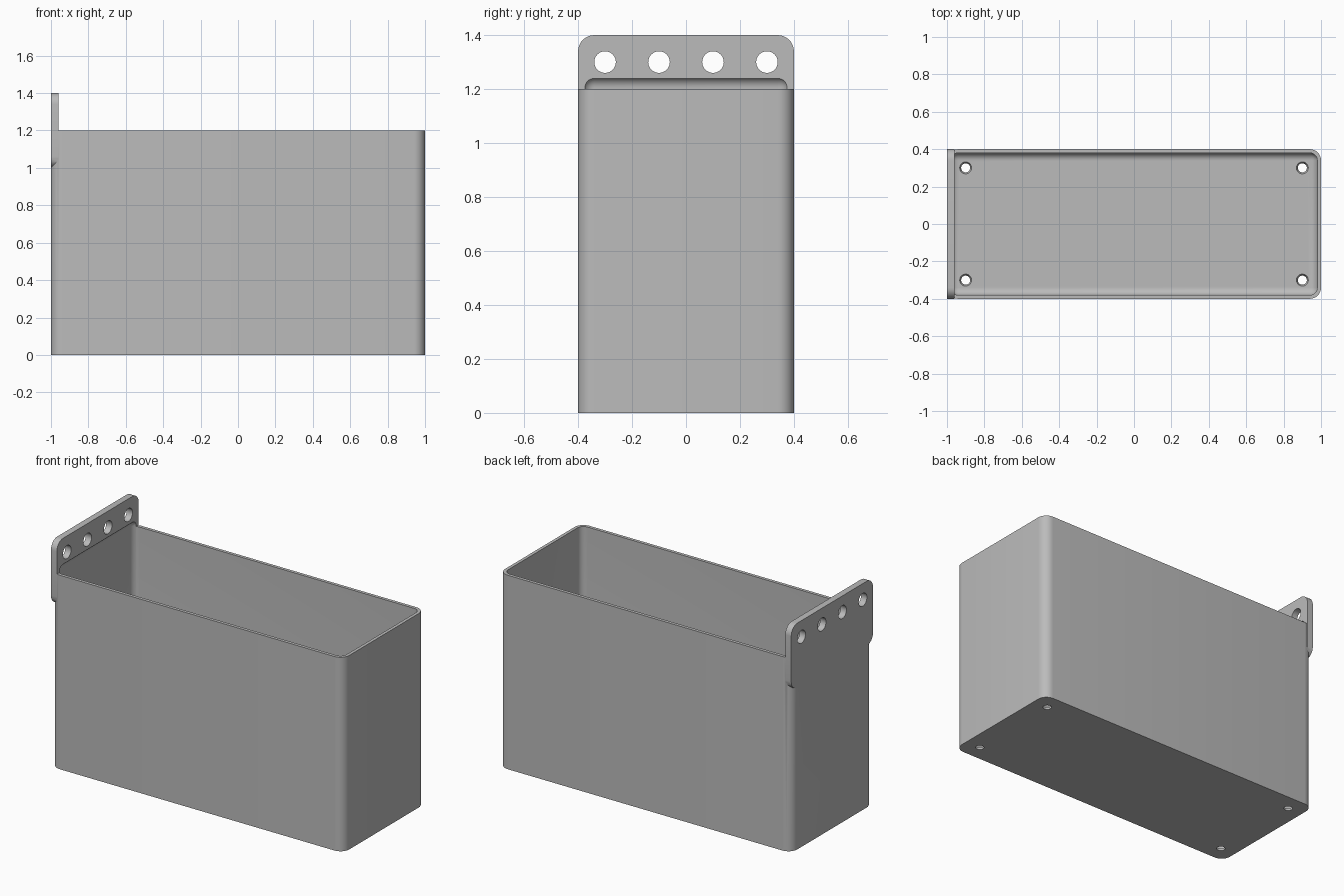
import bpy, bmesh, math
from mathutils import Matrix, Vector

old = bpy.data.objects.get("Cube")
if old:
    bpy.data.objects.remove(old, do_unlink=True)

grey = bpy.data.materials.new("plain grey")
grey.use_nodes = True
grey.diffuse_color = (0.5, 0.5, 0.5, 1)
grey.node_tree.nodes["Principled BSDF"].inputs["Base Color"].default_value = (0.5, 0.5, 0.5, 1)


def finish(name, bm):
    bmesh.ops.recalc_face_normals(bm, faces=bm.faces)
    mesh = bpy.data.meshes.new(name)
    bm.to_mesh(mesh)
    bm.free()
    mesh.materials.append(grey)
    ob = bpy.data.objects.new(name, mesh)
    bpy.context.collection.objects.link(ob)
    return ob


def rounded_box(name, low, high, radius, axis=None):
    """Box with rounded edges; only edges along axis if one is given."""
    low, high = Vector(low), Vector(high)
    bm = bmesh.new()
    size = Matrix.Diagonal((*(high - low), 1))
    bmesh.ops.create_cube(bm, size=1, matrix=Matrix.Translation((low + high) / 2) @ size)
    edges = [e for e in bm.edges if axis is None
             or abs((e.verts[0].co - e.verts[1].co)[axis]) > 1e-4]
    bmesh.ops.bevel(bm, geom=edges, offset=radius, segments=8, profile=0.5, affect='EDGES')
    return finish(name, bm)


def drills(name, centres, r1, r2, depth, turn=Matrix()):
    bm = bmesh.new()
    for c in centres:
        bmesh.ops.create_cone(bm, cap_ends=True, segments=32, radius1=r1, radius2=r2,
                              depth=depth, matrix=Matrix.Translation(c) @ turn)
    return finish(name, bm)


# Outer shell and the hanging plate across its left end
planter_box = rounded_box("planter_box", (-1, -0.4, 0), (1, 0.4, 1.2), 0.06, axis=2)
hanging_plate = rounded_box("hanging_plate", (-1, -0.4, 1), (-0.96, 0.4, 1.4), 0.06, axis=0)

# Cavity with rounded edges, reaching slightly up into the plate
cavity = rounded_box("cavity_cutter", (-0.98, -0.38, 0.02), (0.98, 0.38, 1.245), 0.04)

# Four hanging holes and four tapered drain holes
hang_holes = drills("hanging_hole_cutter", [(-0.98, y, 1.3) for y in (-0.3, -0.1, 0.1, 0.3)],
                    0.04, 0.04, 0.2, Matrix.Rotation(math.pi / 2, 4, 'Y'))
drain_holes = drills("drain_hole_cutter", [(x, y, 0.01) for x in (-0.9, 0.9) for y in (-0.3, 0.3)],
                     0.02, 0.036, 0.04)

# Join and cut
helpers = [(hanging_plate, 'UNION'), (cavity, 'DIFFERENCE'),
           (hang_holes, 'DIFFERENCE'), (drain_holes, 'DIFFERENCE')]
for helper, operation in helpers:
    helper.hide_render = True
    mod = planter_box.modifiers.new(helper.name, 'BOOLEAN')
    mod.operation = operation
    mod.solver = 'EXACT'
    mod.object = helper

# Keep the finished mesh and drop the helpers
graph = bpy.context.evaluated_depsgraph_get()
result = bpy.data.meshes.new_from_object(planter_box.evaluated_get(graph))
planter_box.modifiers.clear()
planter_box.data = result
for helper, _ in helpers:
    bpy.data.objects.remove(helper, do_unlink=True)

# Smooth curves, sharp corners
bpy.ops.object.select_all(action='DESELECT')
planter_box.select_set(True)
bpy.context.view_layer.objects.active = planter_box
bpy.ops.object.shade_smooth_by_angle(angle=math.radians(30))
